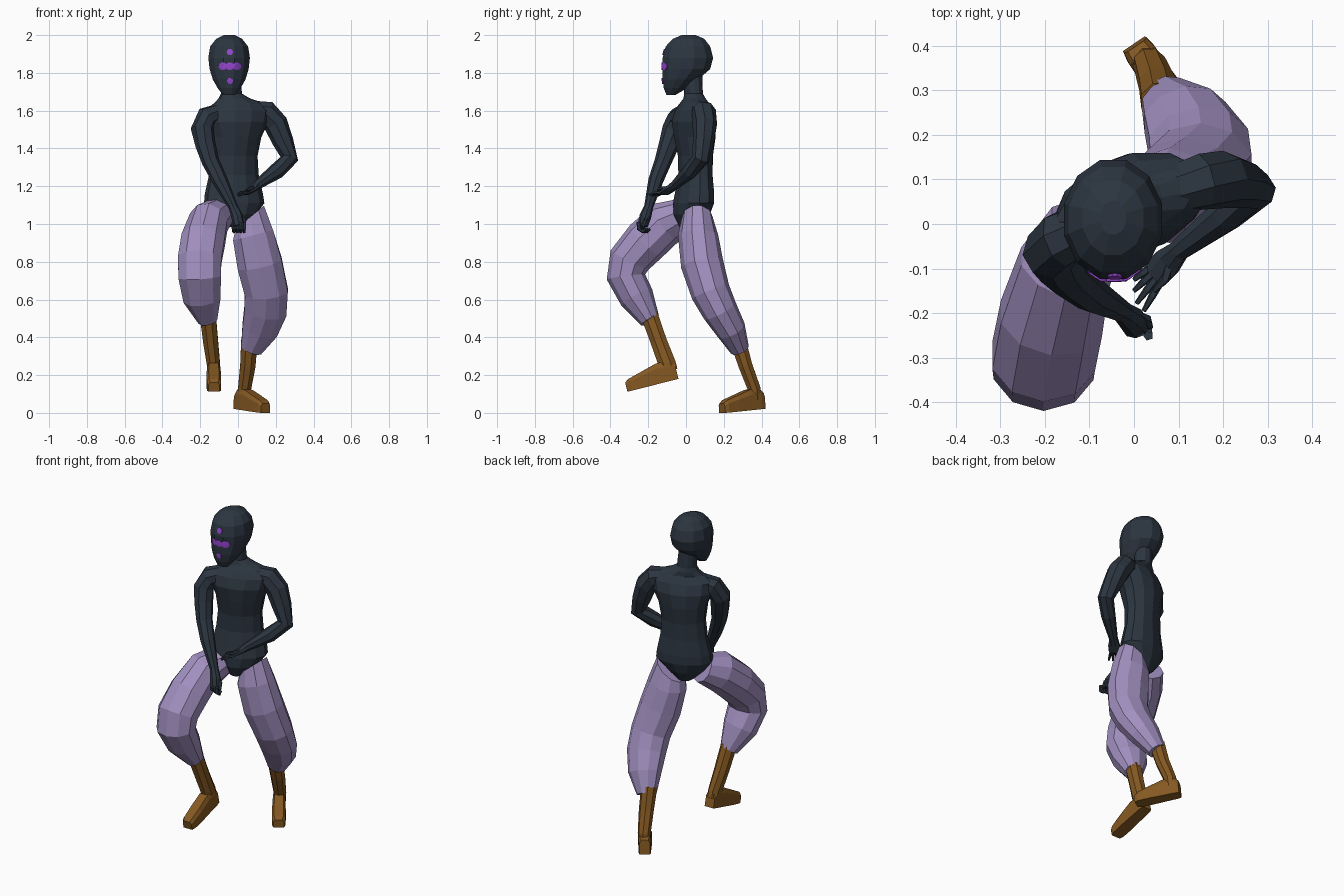
import bpy, bmesh, math
from mathutils import Vector
from mathutils.bvhtree import BVHTree


def material(name, rgb):
    m = bpy.data.materials.new(name)
    m.diffuse_color = (*rgb, 1)
    return m


NAVY = material("dark navy", (0.025, 0.036, 0.052))
LILAC = material("lilac cloth", (0.36, 0.28, 0.53))
BROWN = material("brown leather", (0.235, 0.10, 0.016))
VIOLET = material("bright violet", (0.30, 0.06, 0.62))


def loft(name, mat, loops):
    """Skin a list of equal-sized point loops and cap both ends."""
    bm = bmesh.new()
    rows = [[bm.verts.new(p) for p in loop] for loop in loops]
    n = len(rows[0])
    for a, b in zip(rows, rows[1:]):
        for i in range(n):
            j = (i + 1) % n
            bm.faces.new((a[i], a[j], b[j], b[i]))
    bm.faces.new(rows[0][::-1])
    bm.faces.new(rows[-1])
    bmesh.ops.recalc_face_normals(bm, faces=bm.faces)
    me = bpy.data.meshes.new(name)
    bm.to_mesh(me)
    bm.free()
    me.materials.append(mat)
    ob = bpy.data.objects.new(name, me)
    bpy.context.collection.objects.link(ob)
    return ob


def tube(name, mat, rings, n=8, hint=(1, 0, 0), normal=None):
    """Rings are (centre, side radius, front radius[, ring normal])."""
    loops = []
    grow = 0.5 + 0.5 / math.cos(math.pi / n)
    for i, ring in enumerate(rings):
        c = Vector(ring[0])
        before = Vector(rings[max(i - 1, 0)][0])
        after = Vector(rings[min(i + 1, len(rings) - 1)][0])
        t = (c - before).normalized() + (after - c).normalized()
        if normal:
            t = Vector(normal)
        if len(ring) > 3:
            t = Vector(ring[3])
        t.normalize()
        s = Vector(hint)
        s = (s - t * s.dot(t)).normalized() * grow
        f = t.cross(s)
        angles = [math.tau * (k + 0.5) / n for k in range(n)]
        loops.append([c + s * ring[1] * math.cos(a) + f * ring[2] * math.sin(a) for a in angles])
    return loft(name, mat, loops)


# torso and neck, turned about the vertical axis
yaw = math.radians(20)
torso = [
    (0.985, -0.02, 0.025, 0.045, 0.06), (1.05, -0.02, 0.03, 0.115, 0.092),
    (1.11, -0.02, 0.04, 0.163, 0.102), (1.16, -0.022, 0.045, 0.157, 0.097),
    (1.26, -0.022, 0.05, 0.134, 0.085), (1.36, -0.02, 0.05, 0.125, 0.088),
    (1.46, -0.015, 0.047, 0.140, 0.105), (1.54, -0.01, 0.042, 0.175, 0.11),
    (1.60, -0.002, 0.042, 0.185, 0.09), (1.64, 0.005, 0.045, 0.135, 0.065),
    (1.665, -0.02, 0.045, 0.085, 0.055), (1.69, -0.035, 0.04, 0.056, 0.048),
    (1.79, -0.04, 0.035, 0.052, 0.05)]
tube("torso", NAVY, [((x, y, z), a, b) for z, x, y, a, b in torso], 12,
     (math.cos(yaw), math.sin(yaw), 0), (0, 0, 1))

# head
skull = [
    (1.683, -0.08, 0.034, 0.024), (1.72, -0.055, 0.062, 0.064),
    (1.765, -0.030, 0.088, 0.095), (1.82, 0.002, 0.105, 0.128),
    (1.88, 0.010, 0.112, 0.136), (1.94, 0.010, 0.102, 0.120),
    (1.98, 0.014, 0.070, 0.085), (2.0, 0.014, 0.030, 0.038)]
head = tube("head", NAVY, [((-0.047, y, z), a, b) for z, y, a, b in skull], 12,
            (1, 0, 0), (0, 0, 1))

# face marks: thin plates laid onto the front of the head
bvh = BVHTree.FromPolygons([v.co for v in head.data.vertices],
                           [p.vertices for p in head.data.polygons])


def face_mark(name, x, z, rx, rz):
    loops = []
    for r, lift in ((1, 0.002), (0.99, -0.005), (0.6, -0.006), (0.1, -0.006)):
        loop = []
        for k in range(10):
            a = math.tau * k / 10
            px, pz = x + rx * r * math.cos(a), z + rz * r * math.sin(a)
            hit = bvh.ray_cast(Vector((px, -1, pz)), Vector((0, 1, 0)))[0]
            loop.append(hit + Vector((0, lift, 0)))
        loops.append(loop)
    loft(name, VIOLET, loops)


face_mark("upper_mark", -0.043, 1.91, 0.017, 0.017)
face_mark("lower_mark", -0.043, 1.757, 0.017, 0.017)
for i, dx in enumerate((-0.038, 0, 0.038)):
    face_mark(f"middle_mark_{i + 1}", -0.043 + dx, 1.835, 0.023, 0.021)

# arms
tube("left_arm", NAVY, [
    ((0.06, 0.07, 1.605), 0.05, 0.05), ((0.15, 0.095, 1.59), 0.062, 0.062, (1, 0.2, -0.55)),
    ((0.20, 0.10, 1.53), 0.062, 0.062), ((0.237, 0.092, 1.44), 0.054, 0.054),
    ((0.272, 0.077, 1.345), 0.044, 0.046), ((0.205, 0.02, 1.28), 0.039, 0.042),
    ((0.10, -0.06, 1.205), 0.024, 0.024), ((0.075, -0.085, 1.185), 0.034, 0.017),
    ((0.045, -0.115, 1.165), 0.034, 0.013)], 8, (-0.5, 1, 0))
tube("right_arm", NAVY, [
    ((-0.07, 0.01, 1.60), 0.05, 0.045), ((-0.165, -0.035, 1.565), 0.062, 0.056, (-1, -0.4, -0.8)),
    ((-0.19, -0.065, 1.50), 0.06, 0.058), ((-0.172, -0.09, 1.42), 0.052, 0.052),
    ((-0.145, -0.122, 1.33), 0.043, 0.045),
    ((-0.095, -0.16, 1.23), 0.038, 0.040), ((-0.025, -0.198, 1.09), 0.023, 0.024),
    ((-0.005, -0.215, 1.04), 0.03, 0.03), ((0.005, -0.23, 0.99), 0.026, 0.03)],
     8, (-0.5, 1, 0))

# fingers: spread on the left hand, curled on the right
tips = [(0.0, -0.125, 1.16), (0.0, -0.15, 1.15), (0.006, -0.178, 1.15), (0.022, -0.195, 1.155)]
for i, tip in enumerate(tips):
    root = Vector((0.036 + 0.008 * i, -0.098 - 0.01 * i, 1.165))
    mid = root.lerp(Vector(tip), 0.5) + Vector((0, 0, 0.006))
    tube(f"left_finger_{i + 1}", NAVY,
         [(root, 0.009, 0.009), (mid, 0.008, 0.008), (tip, 0.005, 0.005)], 5, (0, 0, 1))
    x = -0.022 + 0.018 * i
    y = -0.212 - 0.008 * i
    tube(f"right_finger_{i + 1}", NAVY,
         [((x, y - 0.015, 1.01), 0.01, 0.01), ((x, y - 0.014, 0.975), 0.01, 0.01),
          ((x, y + 0.006, 0.96), 0.009, 0.009), ((x, y + 0.022, 0.975), 0.007, 0.007)], 5)
tube("left_thumb", NAVY, [((0.08, -0.09, 1.19), 0.012, 0.012), ((0.07, -0.125, 1.19), 0.009, 0.009),
                          ((0.045, -0.15, 1.18), 0.005, 0.005)], 5, (0, 0, 1))
tube("right_thumb", NAVY, [((0.0, -0.205, 1.05), 0.012, 0.012), ((0.03, -0.215, 1.02), 0.010, 0.010),
                           ((0.035, -0.23, 0.985), 0.008, 0.008)], 5, (0, 1, 0))

# baggy trouser legs with a slanted upper hem
tube("left_trouser_leg", LILAC, [
    ((0.062, 0.06, 1.035), 0.100, 0.080, (0.14, 0, -0.17)),
    ((0.08, 0.064, 0.94), 0.112, 0.104, (0.05, 0, -0.2)), ((0.115, 0.085, 0.79), 0.122, 0.110),
    ((0.15, 0.13, 0.64), 0.117, 0.102), ((0.145, 0.18, 0.54), 0.115, 0.092),
    ((0.115, 0.238, 0.44), 0.098, 0.078), ((0.07, 0.285, 0.335), 0.058, 0.05)], 10)
tube("right_trouser_leg", LILAC, [
    ((-0.105, -0.005, 1.055), 0.088, 0.085, (-0.4, -0.8, -0.45)),
    ((-0.155, -0.10, 1.01), 0.106, 0.115), ((-0.185, -0.21, 0.91), 0.118, 0.117),
    ((-0.203, -0.298, 0.81), 0.118, 0.110), ((-0.203, -0.318, 0.72), 0.115, 0.100),
    ((-0.19, -0.26, 0.61), 0.102, 0.090), ((-0.16, -0.19, 0.49), 0.052, 0.052)], 10)

# boots: shaft plus flat-soled foot
tube("left_boot_shaft", BROWN, [
    ((0.06, 0.275, 0.38), 0.045, 0.044), ((0.052, 0.315, 0.25), 0.042, 0.038),
    ((0.035, 0.36, 0.13), 0.036, 0.035), ((0.03, 0.365, 0.07), 0.034, 0.034)], 8)
tube("right_boot_shaft", BROWN, [
    ((-0.16, -0.195, 0.52), 0.044, 0.047), ((-0.145, -0.145, 0.38), 0.041, 0.045),
    ((-0.13, -0.10, 0.26), 0.036, 0.048), ((-0.13, -0.085, 0.22), 0.034, 0.044)], 8)


def foot(name, heel, toe):
    heel, toe = Vector(heel), Vector(toe)
    fwd = toe - heel
    side = fwd.cross(Vector((0, 0, 1))).normalized()
    up = side.cross(fwd).normalized()
    loops = []
    for t, w, h in ((0, 0.030, 0.085), (0.1, 0.035, 0.108), (0.35, 0.036, 0.108),
                    (0.65, 0.039, 0.085), (0.92, 0.037, 0.065), (1, 0.029, 0.05)):
        profile = ((-w, 0), (w, 0), (w, h * 0.75), (w * 0.7, h), (-w * 0.7, h), (-w, h * 0.75))
        loops.append([heel + fwd * t + side * a + up * b for a, b in profile])
    loft(name, BROWN, loops)


foot("left_boot_foot", (0.0, 0.405, 0.022), (0.145, 0.192, 0.0))
foot("right_boot_foot", (-0.13, -0.04, 0.18), (-0.127, -0.31, 0.112))
